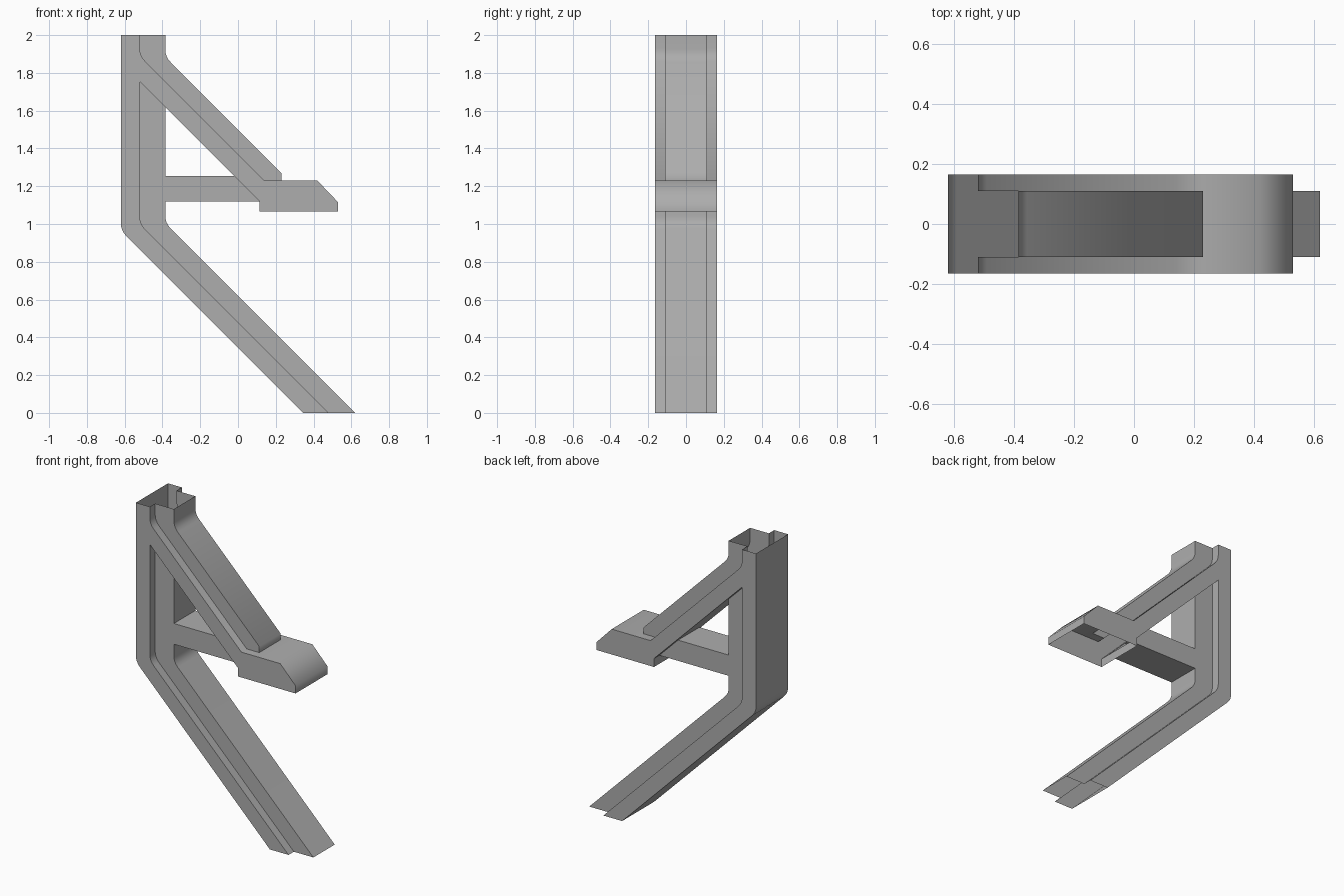
import bpy, bmesh, math
from mathutils import Vector

cube = bpy.data.objects.get("Cube")
if cube:
    bpy.data.objects.remove(cube)

grey = bpy.data.materials.new("plain_grey")
grey.use_nodes = True
grey.diffuse_color = (0.42, 0.42, 0.42, 1)
grey.node_tree.nodes["Principled BSDF"].inputs["Base Color"].default_value = (0.42, 0.42, 0.42, 1)

WIDE, NARROW = 0.165, 0.11   # half widths of the two layers
BEND = 0.04                  # length of the rounding at each bend
FULL, STEP, OPEN = "full", "step", "open"


def rounded(outline):
    """Turn (x, z, edge kind, optional bend) entries into points with rounded bends."""
    result = []
    for i, entry in enumerate(outline):
        p, kind = Vector(entry[:2]), entry[2]
        if len(entry) == 3:
            result.append((p, kind))
            continue
        before = outline[i - 1]
        after = outline[(i + 1) % len(outline)]
        a = p + (Vector(before[:2]) - p).normalized() * BEND
        b = p + (Vector(after[:2]) - p).normalized() * BEND
        for k in range(5):
            t = k / 4
            q = a * (1 - t) ** 2 + p * 2 * t * (1 - t) + b * t ** 2
            result.append((q, kind))
    return result


def shell(name, outline, half):
    """Hollow shell: two flat sides joined by full walls, step ledges or openings."""
    pts = rounded(outline)
    bm = bmesh.new()

    def face(corners):
        bm.faces.new([bm.verts.new((p.x, y, p.y)) for p, y in corners])

    face([(p, -half) for p, _ in pts])
    face([(p, half) for p, _ in reversed(pts)])
    for i, (a, kind) in enumerate(pts):
        b = pts[(i + 1) % len(pts)][0]
        spans = {FULL: [(-half, half)],
                 STEP: [(-half, -NARROW), (NARROW, half)],
                 OPEN: []}[kind]
        for lo, hi in spans:
            face([(a, lo), (a, hi), (b, hi), (b, lo)])
    bmesh.ops.remove_doubles(bm, verts=bm.verts[:], dist=0.0005)
    mesh = bpy.data.meshes.new(name)
    bm.to_mesh(mesh)
    bm.free()
    mesh.materials.append(grey)
    obj = bpy.data.objects.new(name, mesh)
    bpy.context.collection.objects.link(obj)
    bpy.ops.object.select_all(action="DESELECT")
    obj.select_set(True)
    bpy.context.view_layer.objects.active = obj
    bpy.ops.object.shade_smooth_by_angle(angle=math.radians(50))


# Wide layer: post, leg, diagonal brace and foot rest with an open underside
shell("wide_frame", [
    (-0.62, 2, FULL), (-0.62, 0.965, FULL, BEND),
    (0.345, 0, OPEN), (0.48, 0, STEP),
    (-0.52, 1.0, STEP, BEND), (-0.52, 1.755, STEP),
    (-0.385, 1.62, FULL), (-0.02, 1.255, STEP),
    (0.115, 1.12, FULL), (0.115, 1.065, OPEN),
    (0.53, 1.065, FULL), (0.53, 1.115, FULL),
    (0.42, 1.23, FULL), (0.23, 1.23, STEP), (0.14, 1.23, STEP),
    (-0.52, 1.89, STEP, BEND), (-0.52, 2, OPEN),
], WIDE)

# Narrow layer on top of the diagonal brace
shell("upper_brace_rib", [
    (-0.52, 2, OPEN), (-0.52, 1.89, OPEN, BEND),
    (0.14, 1.23, OPEN), (0.23, 1.23, FULL), (0.23, 1.27, FULL),
    (-0.385, 1.885, FULL, BEND), (-0.385, 2, OPEN),
], NARROW)

# Narrow layer along the post and leg, with the horizontal tie bar
shell("post_leg_rib_and_bar", [
    (-0.52, 1.755, OPEN), (-0.52, 1.0, OPEN, BEND),
    (0.48, 0, OPEN), (0.62, 0, FULL),
    (-0.385, 1.005, FULL, BEND), (-0.385, 1.12, FULL),
    (0.115, 1.12, OPEN), (-0.02, 1.255, FULL),
    (-0.385, 1.255, FULL), (-0.385, 1.62, OPEN),
], NARROW)
